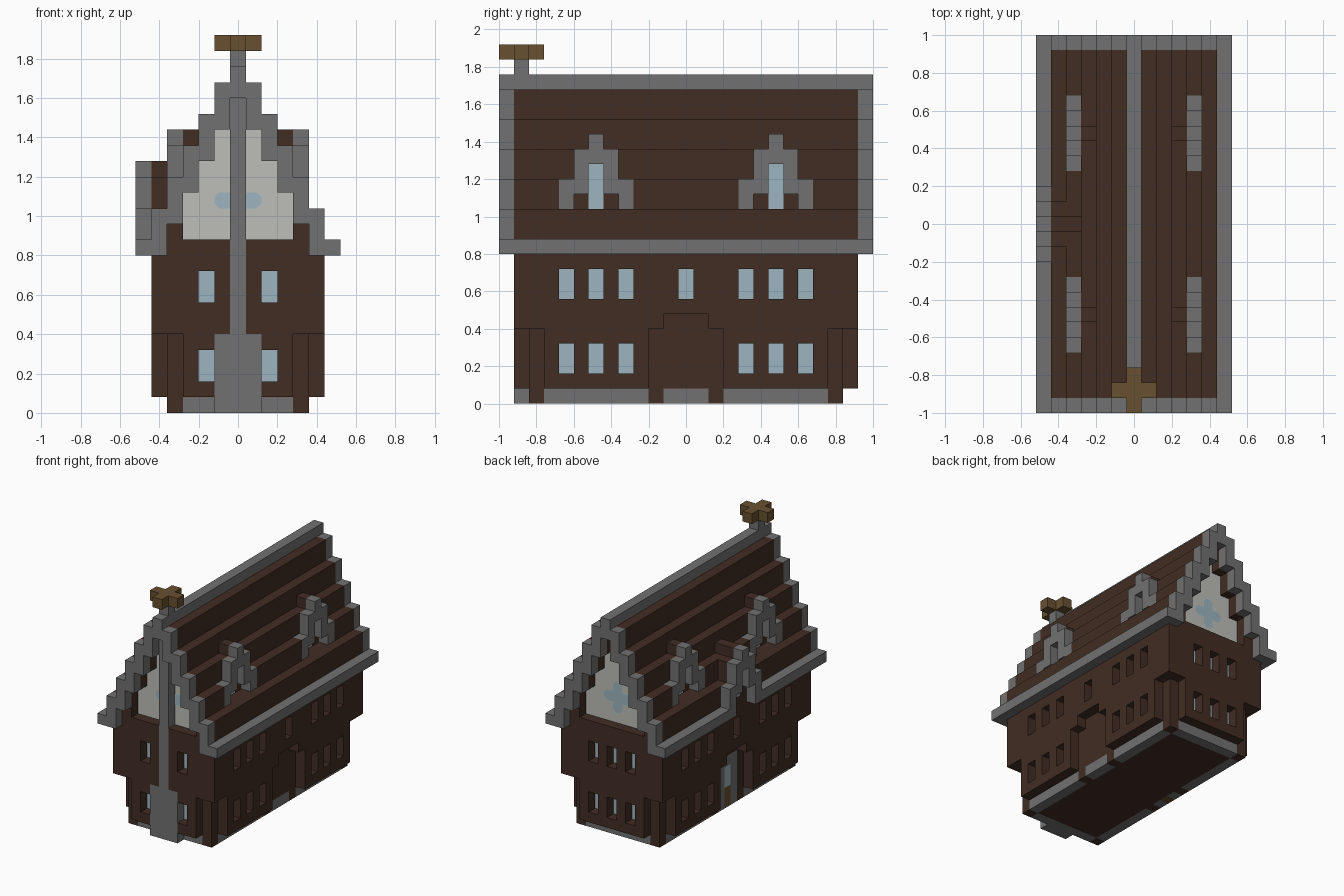
import bpy, bmesh
from mathutils import Vector

if "Cube" in bpy.data.objects:
    bpy.data.objects.remove(bpy.data.objects["Cube"], do_unlink=True)

U = 0.08          # size of one building block
cells = {}        # block position -> part name


def material(name, rgb):
    m = bpy.data.materials.new(name)
    m.use_nodes = True
    m.diffuse_color = (*rgb, 1)
    m.node_tree.nodes["Principled BSDF"].inputs["Base Color"].default_value = (*rgb, 1)
    return m


BROWN = material("dark brown", (0.054, 0.026, 0.017))
GREY = material("stone grey", (0.165, 0.165, 0.165))
CREAM = material("pale plaster", (0.51, 0.52, 0.48))
BLUE = material("light blue glass", (0.34, 0.46, 0.53))
TAN = material("tan wood", (0.14, 0.08, 0.03))

PARTS = {
    "floor": BROWN, "plinth": GREY, "corner_posts": BROWN, "walls": BROWN,
    "gable_panels": CREAM, "roof": BROWN, "roof_trim": GREY, "front_buttress": GREY,
    "windows": BLUE, "dormer_frames": GREY, "dormer_roofs": BROWN, "porch_posts": BROWN,
    "door": TAN, "door_surround": GREY, "finial_stem": GREY, "finial_cross": TAN,
}


def fill(part, xs, ys, zs):
    """Fill an inclusive block range; None as the part carves it away."""
    for x in range(xs[0], xs[1] + 1):
        for y in range(ys[0], ys[1] + 1):
            for z in range(zs[0], zs[1] + 1):
                if part is None:
                    cells.pop((x, y, z), None)
                else:
                    cells[x, y, z] = part


def one(a):
    return (a, a)


def sym(a):
    return (-a, a)


# Plinth, floor and the notched lower storey
fill("plinth", sym(4), sym(10), one(0))
fill("floor", sym(3), sym(9), one(0))
fill("walls", sym(5), sym(9), (1, 4))
fill("walls", sym(3), sym(11), (1, 4))
for sx in (-1, 1):
    for sy in (-1, 1):
        fill("corner_posts", one(4 * sx), one(10 * sy), (0, 4))

# Overhanging upper storey
fill("walls", sym(5), sym(11), (5, 9))
fill("walls", sym(4), sym(11), one(10))
for sx in (-1, 1):
    fill("walls", one(4 * sx), sym(11), one(11))

# Stepped roof, end trim, eaves and plaster gables
for x in range(-6, 7):
    low, top = max(10, 20 - 2 * abs(x)), min(21, 22 - 2 * abs(x))
    fill("roof", one(x), sym(11), (low, top))
    if abs(x) < 5:
        fill("gable_panels", one(x), sym(10), (11, low - 1))
    for y in (-12, 12):
        fill("roof_trim", one(x), one(y), (low, top))
    if abs(x) == 6 or x == 0:
        fill("roof_trim", one(x), sym(11), one(top))

# Front buttress with its tall shaft
fill("front_buttress", sym(1), one(-11), (0, 4))
fill("front_buttress", one(0), one(-11), (5, 19))

# Porch recess on both long sides
for s in (-1, 1):
    fill(None, one(5 * s), sym(2), (0, 4))
    fill(None, one(5 * s), sym(1), one(5))
    for y in (-2, 2):
        fill("porch_posts", one(4 * s), one(y), (0, 4))

# Entrance
fill("door_surround", one(-4), sym(1), (1, 4))
fill("door", one(-4), one(0), (0, 1))
fill("windows", one(-4), one(0), (2, 3))

# Recessed windows in two rows
for zs in ((2, 3), (7, 8)):
    for s in (-1, 1):
        for y in (-8, -6, -4, 0, 4, 6, 8):
            if y or zs[0] == 7:
                fill(None, one(5 * s), one(y), zs)
                fill("windows", one(4 * s), one(y), zs)
    for x, y in ((-2, -1), (2, -1), (-2, 1), (0, 1), (2, 1)):
        fill(None, one(x), one(11 * y), zs)
        fill("windows", one(x), one(10 * y), zs)


def dormer(s, x, y, z):
    """Stepped dormer whose frame sits at block column x, sill at z."""
    fill(None, one(s * x), (y - 1, y + 1), one(z))
    fill(None, one(s * x), one(y), (z, z + 2))
    inner = s * (x - 1)
    for d in (-1, 1):
        fill("dormer_frames", one(s * x), one(y + 2 * d), (z, z + 1))
        fill("dormer_frames", one(s * x), one(y + d), (z + 1, z + 3))
        fill("dormer_roofs", one(inner), one(y + d), (z, z + 3))
    fill("dormer_frames", one(s * x), one(y), (z + 3, z + 4))
    fill("windows", one(inner), one(y), (z, z + 2))
    fill("dormer_roofs", one(inner), one(y), (z + 3, z + 4))
    fill("dormer_roofs", one(s * (x - 2)), one(y), one(z + 4))


for s in (-1, 1):
    for y in (-6, 6):
        dormer(s, 4, y, 13)

# Middle dormer breaks through the eave above the entrance
dormer(-1, 6, 0, 11)
fill(None, one(-6), sym(1), one(10))

# Finial
fill("finial_stem", one(0), one(-11), one(22))
fill("finial_cross", sym(1), one(-11), one(23))
fill("finial_cross", one(0), (-12, -10), one(23))


def add_object(name, bm, mat):
    me = bpy.data.meshes.new(name)
    bm.to_mesh(me)
    bm.free()
    me.materials.append(mat)
    bpy.context.scene.collection.objects.link(bpy.data.objects.new(name, me))


# Turn each part into a mesh of its exposed block faces
for part, mat in PARTS.items():
    bm = bmesh.new()
    for cell, owner in cells.items():
        if owner != part:
            continue
        centre = Vector((cell[0], cell[1], cell[2] + 0.5)) * U
        for axis in range(3):
            for sign in (-1, 1):
                n = Vector((0, 0, 0))
                n[axis] = sign
                if tuple(int(c + d) for c, d in zip(cell, n)) in cells:
                    continue
                u = Vector((0, 0, 0))
                u[(axis + 1) % 3] = 1
                v = n.cross(u)
                bm.faces.new([bm.verts.new(centre + (n + a * u + b * v) * U / 2)
                              for a, b in ((-1, -1), (1, -1), (1, 1), (-1, 1))])
    bmesh.ops.remove_doubles(bm, verts=bm.verts, dist=U / 100)
    bmesh.ops.dissolve_limit(bm, angle_limit=0.01, verts=bm.verts, edges=bm.edges)
    add_object(part, bm, mat)

# Cross-shaped gable windows as thin plates with clipped corners
for s, name in ((-1, "front_rosette"), (1, "back_rosette")):
    bm = bmesh.new()
    for w, h, lift in ((0.12, 0.04, 0.004), (0.04, 0.12, 0.005)):
        c = 0.025
        outline = [(w, c - h), (w, h - c), (w - c, h), (c - w, h),
                   (-w, h - c), (-w, c - h), (c - w, -h), (w - c, -h)]
        face = bm.faces.new([bm.verts.new((x, s * (10.5 * U + lift), 1.08 + z))
                             for x, z in outline])
        face.normal_update()
        if face.normal.y * s < 0:
            face.normal_flip()
    add_object(name, bm, BLUE)
